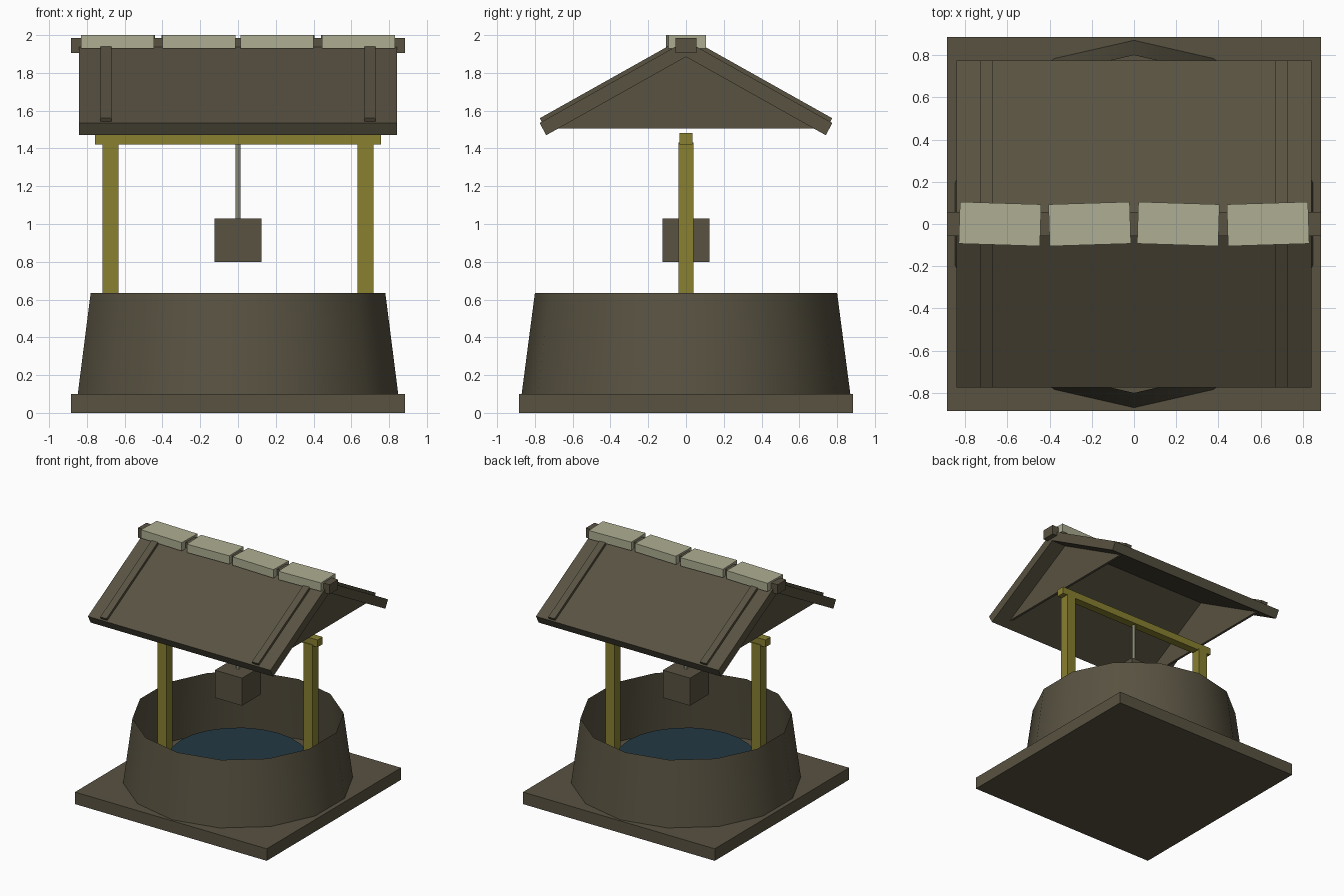
import bpy
import bmesh
import math

cube = bpy.data.objects.get("Cube")
if cube:
    bpy.data.objects.remove(cube, do_unlink=True)


def material(name, rgb):
    # rgb given as 0-255 display values, converted to linear
    lin = [((c / 255 + 0.055) / 1.055) ** 2.4 for c in rgb] + [1.0]
    mat = bpy.data.materials.new(name)
    mat.use_nodes = True
    mat.diffuse_color = lin
    mat.node_tree.nodes["Principled BSDF"].inputs["Base Color"].default_value = lin
    return mat


BROWN = material("dark brown", (88, 82, 65))
OLIVE = material("olive wood", (136, 128, 48))
PALE = material("pale straw", (174, 174, 147))
WATER = material("deep water blue", (36, 56, 66))


def finish(name, bm, mat, smooth=False):
    bmesh.ops.recalc_face_normals(bm, faces=bm.faces)
    mesh = bpy.data.meshes.new(name)
    bm.to_mesh(mesh)
    bm.free()
    mesh.materials.append(mat)
    for poly in mesh.polygons:
        poly.use_smooth = smooth
    obj = bpy.data.objects.new(name, mesh)
    bpy.context.collection.objects.link(obj)
    return obj


def box(name, center, size, mat, turn=0.0):
    bm = bmesh.new()
    bmesh.ops.create_cube(bm, size=1)
    bmesh.ops.scale(bm, vec=size, verts=bm.verts)
    obj = finish(name, bm, mat)
    obj.location = center
    obj.rotation_euler.z = math.radians(turn)
    return obj


def bridge(name, loop_a, loop_b, mat, caps=True, smooth=False):
    # Side faces between two matching loops of points, with optional end caps
    bm = bmesh.new()
    a, b = ([bm.verts.new(p) for p in loop] for loop in (loop_a, loop_b))
    for i in range(len(a)):
        j = (i + 1) % len(a)
        bm.faces.new((a[i], a[j], b[j], b[i]))
    if caps:
        bm.faces.new(a)
        bm.faces.new(b)
    return finish(name, bm, mat, smooth)


def ring(radius, z, sides):
    # Circle of points with a corner pointing to +y
    angles = [2 * math.pi * i / sides for i in range(sides)]
    return [(radius * math.sin(a), radius * math.cos(a), z) for a in angles]


def prism_x(name, profile, x0, x1, mat):
    # Prism from a (y, z) profile along x
    return bridge(name, *([(x, y, z) for y, z in profile] for x in (x0, x1)), mat)


# Base, wall and water
box("base_slab", (0, 0, 0.05), (1.77, 1.77, 0.1), BROWN)
bridge("well_wall", ring(0.87, 0.1, 14), ring(0.8, 0.635, 14), BROWN, caps=False, smooth=True)
bridge("water", ring(0.53, 0.1, 24), ring(0.53, 0.29, 24), WATER)

# Frame, rope and bucket
for side, label in ((1, "left"), (-1, "right")):
    box(f"{label}_post", (side * 0.675, 0, 0.716), (0.083, 0.08, 1.43), OLIVE)
box("cross_beam", (0, 0, 1.452), (1.515, 0.068, 0.06), OLIVE)
bridge("rope", ring(0.014, 1.03, 8), ring(0.014, 1.43, 8), PALE)
box("bucket", (0, 0, 0.915), (0.25, 0.25, 0.23), BROWN)

# Roof slopes, with a gable panel set in from each end
prism_x("roof", [(0, 1.97), (0.775, 1.535), (0.74, 1.47), (0, 1.885),
                 (-0.74, 1.47), (-0.775, 1.535)], -0.842, 0.842, BROWN)
for side, label in ((1, "left"), (-1, "right")):
    x = side * 0.70
    prism_x(f"{label}_gable", [(-0.69, 1.505), (0.69, 1.505), (0, 1.89)],
            x - 0.01, x + 0.01, BROWN)
    # Battens on both slopes
    for s, slope in ((-1, "front"), (1, "back")):
        prism_x(f"{label}_{slope}_batten",
                [(s * 0.763, 1.54), (s * 0.774, 1.56), (s * 0.07, 1.955), (s * 0.06, 1.934)],
                x - 0.029, x + 0.029, BROWN)

# Ridge pole and slightly crooked caps
box("ridge_pole", (0, 0, 1.946), (1.77, 0.113, 0.08), BROWN)
for i, x in enumerate((-0.635, -0.21, 0.21, 0.635)):
    box(f"ridge_cap_{i + 1}", (x, 0, 1.965), (0.385, 0.198, 0.07), PALE,
        turn=1.8 if i % 2 else -1.8)
